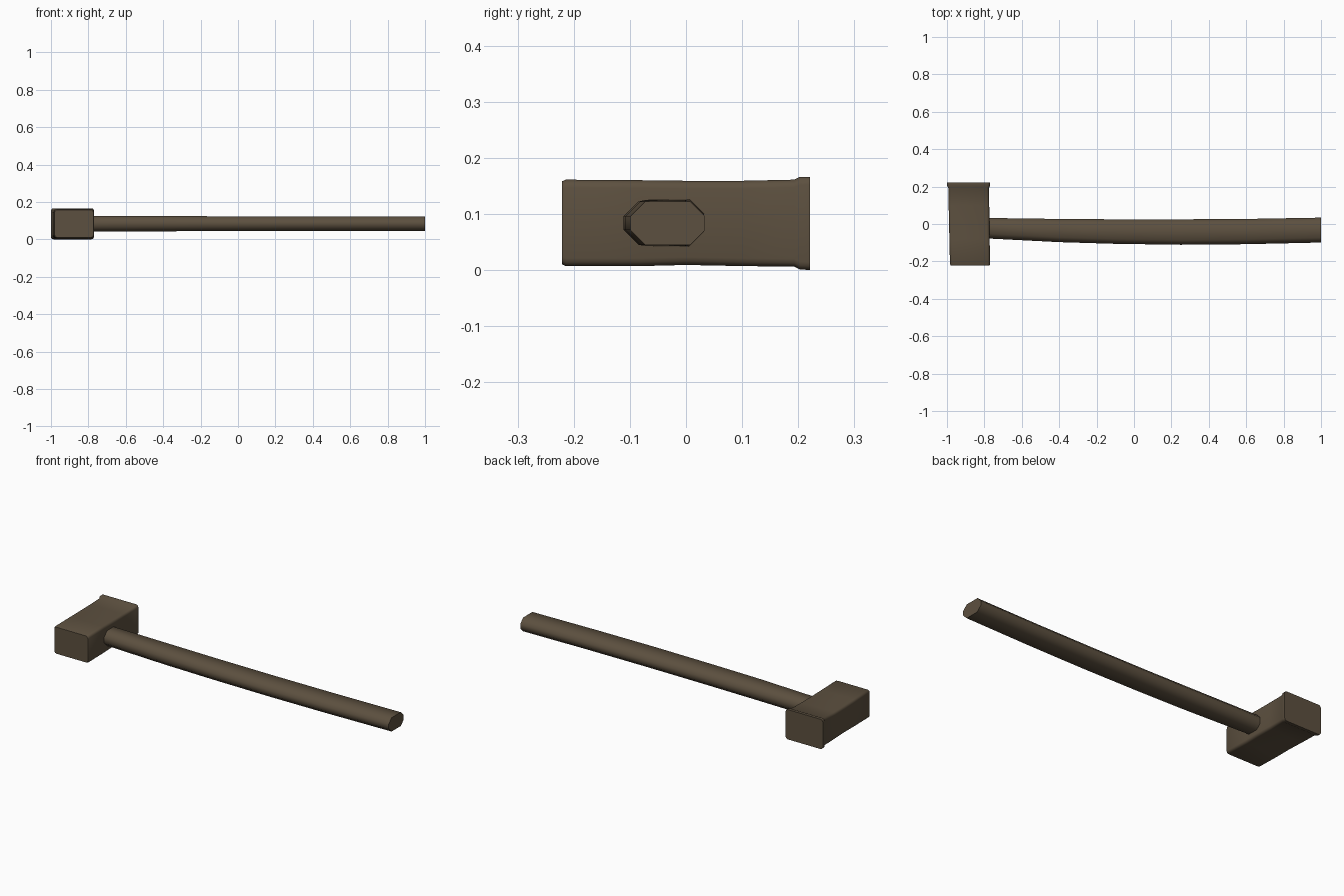
import bpy, bmesh, math

if "Cube" in bpy.data.objects:
    bpy.data.objects.remove(bpy.data.objects["Cube"])

mat = bpy.data.materials.new("dark brown")
mat.diffuse_color = (0.108, 0.08, 0.05, 1)
mat.use_nodes = True
mat.node_tree.nodes["Principled BSDF"].inputs["Base Color"].default_value = mat.diffuse_color


def loft(name, rings, angle):
    """Skin a list of equal-length rings, cap both ends, smooth by angle."""
    bm = bmesh.new()
    loops = [[bm.verts.new(p) for p in ring] for ring in rings]
    n = len(loops[0])
    for a, b in zip(loops, loops[1:]):
        for i in range(n):
            j = (i + 1) % n
            bm.faces.new((a[i], a[j], b[j], b[i]))
    bm.faces.new(loops[0])
    bm.faces.new(loops[-1])
    bmesh.ops.recalc_face_normals(bm, faces=bm.faces[:])
    me = bpy.data.meshes.new(name)
    bm.to_mesh(me)
    bm.free()
    me.materials.append(mat)
    ob = bpy.data.objects.new(name, me)
    bpy.context.collection.objects.link(ob)
    bpy.ops.object.select_all(action='DESELECT')
    ob.select_set(True)
    bpy.context.view_layer.objects.active = ob
    bpy.ops.object.shade_smooth_by_angle(angle=math.radians(angle))
    return ob


def corner_rect(u0, u1, v0, v1, ru, rv, steps):
    """Rectangle with rounded (steps > 1) or chamfered (steps = 1) corners."""
    pts = []
    corners = ((u1 - ru, v1 - rv), (u0 + ru, v1 - rv), (u0 + ru, v0 + rv), (u1 - ru, v0 + rv))
    for k, (cu, cv) in enumerate(corners):
        for s in range(steps + 1):
            t = math.pi / 2 * (k + s / steps)
            pts.append((cu + ru * math.cos(t), cv + rv * math.sin(t)))
    return pts


# Head: slightly skewed block with a flared striking face at the back
# y, x min, x max, z min, z max
head_sections = [
    (-0.221, -0.980, -0.773, 0.010, 0.158),
    (-0.214, -0.984, -0.769, 0.007, 0.161),
    (-0.080, -0.987, -0.772, 0.007, 0.160),
    (0.000, -0.989, -0.773, 0.009, 0.159),
    (0.100, -0.991, -0.774, 0.007, 0.159),
    (0.193, -0.993, -0.775, 0.006, 0.161),
    (0.203, -0.999, -0.770, 0.001, 0.166),
    (0.221, -1.000, -0.770, 0.000, 0.166),
]
loft("hammer_head",
     [[(x, y, z) for x, z in corner_rect(x0, x1, z0, z1, 0.014, 0.014, 3)]
      for y, x0, x1, z0, z1 in head_sections], 35)

# Handle: long bowed octagonal shaft set into the head
# x, y min, y max, z min, z max
handle_sections = [
    (-0.86, -0.074, 0.033, 0.042, 0.127),
    (-0.77, -0.078, 0.032, 0.042, 0.126),
    (-0.40, -0.097, 0.027, 0.043, 0.125),
    (-0.10, -0.106, 0.025, 0.044, 0.123),
    (0.25, -0.111, 0.025, 0.045, 0.122),
    (0.60, -0.108, 0.027, 0.045, 0.122),
    (1.00, -0.099, 0.034, 0.045, 0.122),
]
loft("handle",
     [[(x, y, z) for y, z in corner_rect(y0, y1, z0, z1, 0.026, 0.026, 1)]
      for x, y0, y1, z0, z1 in handle_sections], 60)
